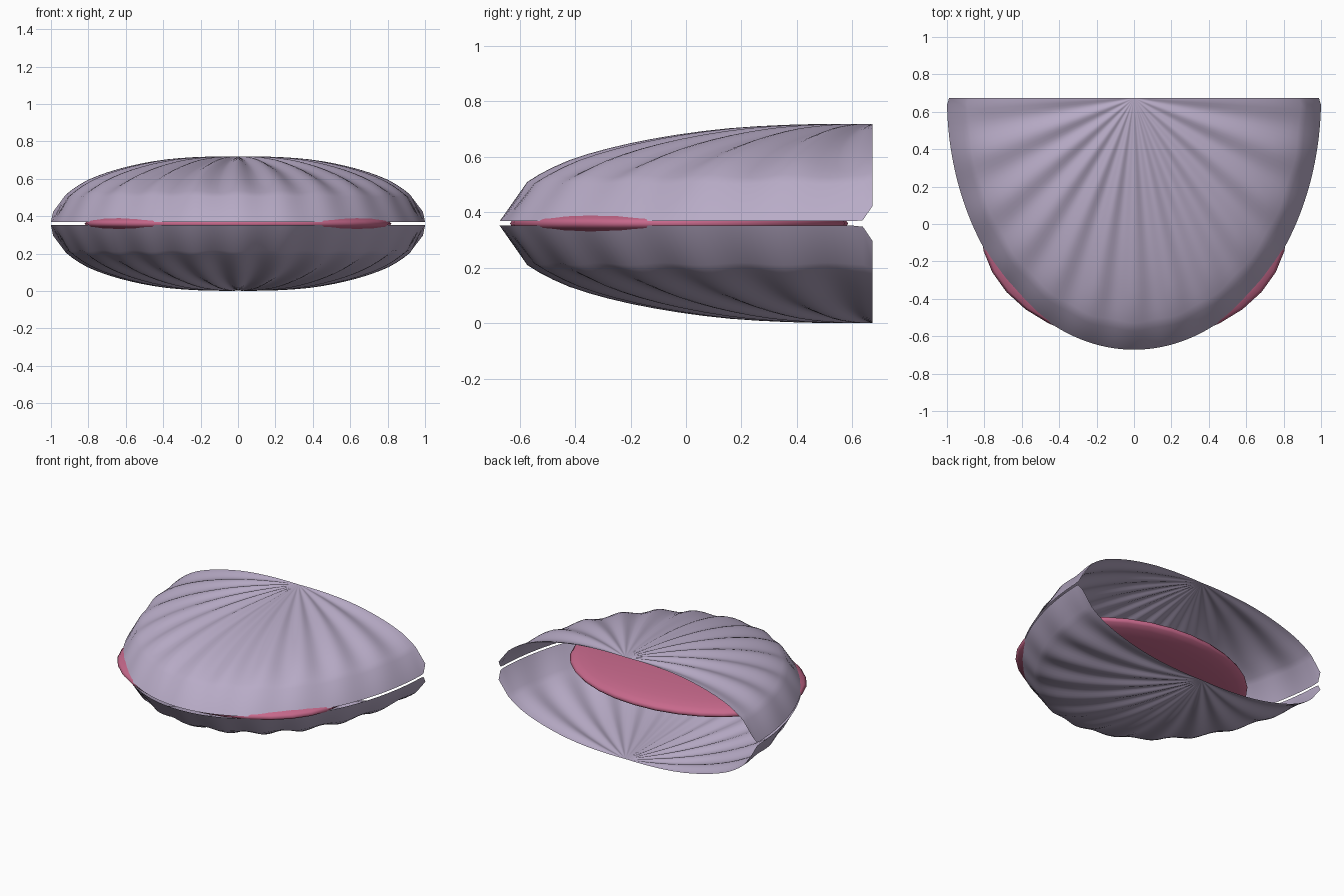
import bpy, bmesh
from math import sin, cos, pi, sqrt, asin

if "Cube" in bpy.data.objects:
    bpy.data.objects.remove(bpy.data.objects["Cube"])

WIDTH, DEPTH, HEIGHT = 1.0, 1.345, 0.35   # half width, depth and height of a shell
BACK, MIDDLE, GAP = 0.673, 0.36, 0.008
RIBS, RIB_SIZE = 12, 0.010
COLUMNS, ROWS = RIBS * 10, 16
POWER, CORNER = 2.1, 0.055


def make_material(name, colour):
    mat = bpy.data.materials.new(name)
    mat.use_nodes = True
    mat.diffuse_color = colour
    bsdf = next(n for n in mat.node_tree.nodes if n.type == 'BSDF_PRINCIPLED')
    bsdf.inputs["Base Color"].default_value = colour
    bsdf.inputs["Roughness"].default_value = 0.6
    return mat


def finish(name, bm, mat):
    mesh = bpy.data.meshes.new(name)
    bm.to_mesh(mesh)
    bm.free()
    mesh.materials.append(mat)
    mesh.shade_smooth()
    obj = bpy.data.objects.new(name, mesh)
    bpy.context.collection.objects.link(obj)
    return obj


def dome(t):
    return HEIGHT * sqrt(max(0.0, 1 - t ** POWER))


def rim_reach(angle):
    # the rim lifts in a small rounded corner where it meets the open back
    inside = max(0.0, 1 - DEPTH * sin(angle) / CORNER)
    lift = CORNER * (1 - sqrt(max(0.0, 1 - inside ** 2)))
    return (1 - (lift / HEIGHT) ** 2) ** (1 / POWER)


def shell_point(angle, row):
    reach = rim_reach(angle)
    t = reach * (1.0 if row == ROWS else sin(row / ROWS * asin(0.95)))
    # ribs fan out from the hinge and fade at the rim
    rib = RIB_SIZE * cos(2 * RIBS * angle) * min(1, t * 2.5) * min(1, (1 - t) * 5)
    grow = 1 + rib * t
    z = dome(t) + rib
    return (WIDTH * t * grow * cos(angle), BACK - DEPTH * t * grow * sin(angle), z)


def make_shell(name, side, mat):
    bm = bmesh.new()

    def place(p):
        return bm.verts.new((p[0], p[1], MIDDLE + side * (GAP + p[2])))

    hinge = place((0, BACK, HEIGHT))
    rays = [[place(shell_point(pi * c / COLUMNS, r)) for r in range(1, ROWS + 1)]
            for c in range(COLUMNS + 1)]
    for a, b in zip(rays, rays[1:]):
        bm.faces.new((hinge, b[0], a[0]))
        for r in range(ROWS - 1):
            bm.faces.new((a[r], b[r], b[r + 1], a[r + 1]))
    # faces point outwards, away from the body
    bm.normal_update()
    for f in bm.faces:
        if f.normal.z * side < 0:
            f.normal_flip()
    return finish(name, bm, mat)


shell_mat = make_material("pale lilac", (0.48, 0.41, 0.57, 1))
body_mat = make_material("rose pink", (0.57, 0.14, 0.26, 1))

# Two ribbed shells, open at the back
make_shell("upper_shell", 1, shell_mat)
make_shell("lower_shell", -1, shell_mat)

# Flattened soft body between the shells
bm = bmesh.new()
bmesh.ops.create_uvsphere(bm, u_segments=32, v_segments=16, radius=1)
bmesh.ops.scale(bm, vec=(0.82, 0.61, 0.085), verts=bm.verts)
bmesh.ops.translate(bm, vec=(0, -0.025, MIDDLE), verts=bm.verts)
finish("soft_body", bm, body_mat)
